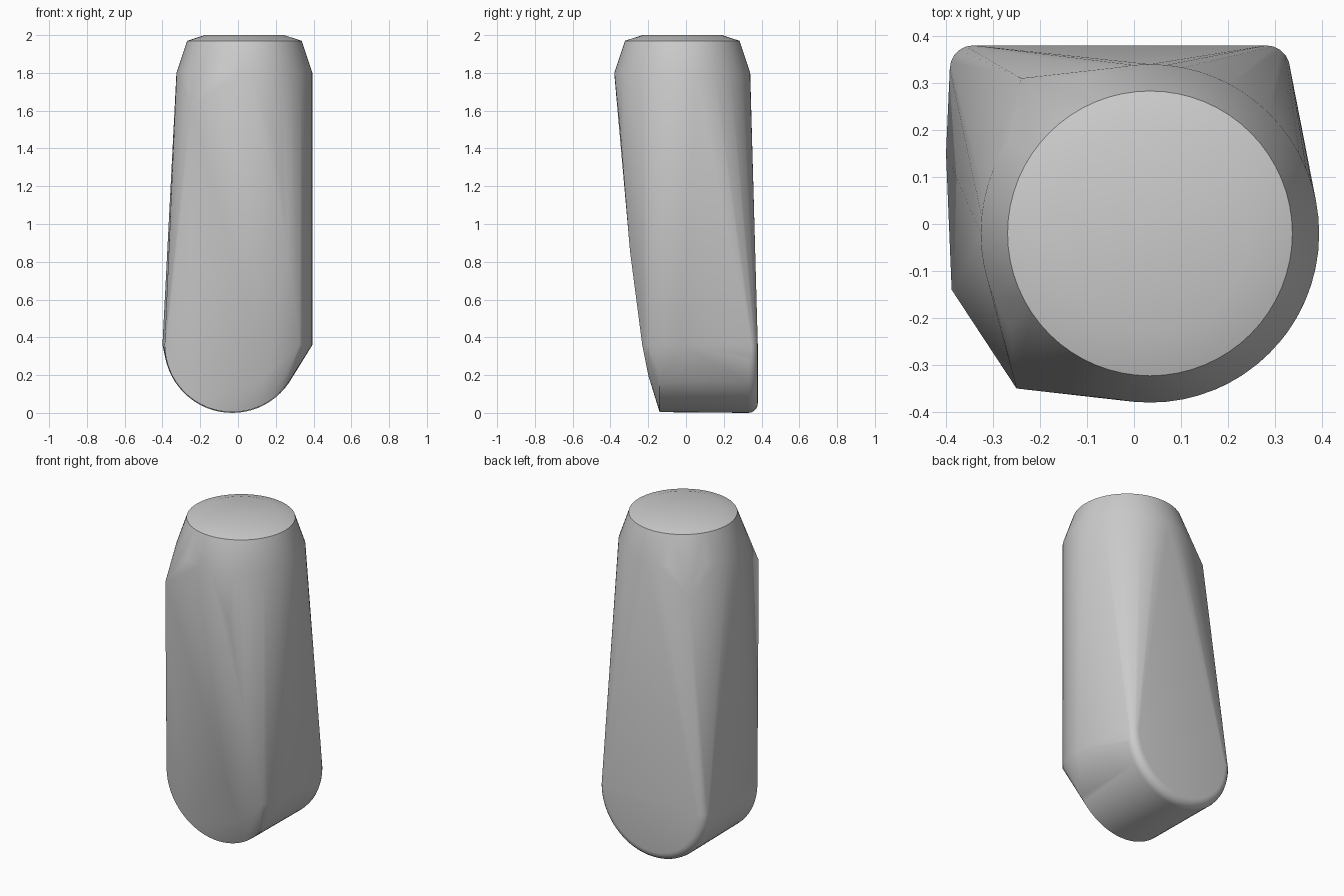
import bpy, bmesh
from math import sin, cos, pi, radians

cube = bpy.data.objects.get("Cube")
if cube:
    bpy.data.objects.remove(cube, do_unlink=True)

bm = bmesh.new()
CX, CY, R = 0.034, -0.02, 0.36      # round upper post
FX, FZ, FR = -0.03, 0.362, 0.362    # rounded foot, axis along y


def post_point(angle, z, r=R):
    bm.verts.new((CX + r * cos(angle), CY + r * sin(angle), z))


def foot_arc(y, r, n=32):
    for i in range(n + 1):
        a = pi + pi * i / n
        bm.verts.new((FX + r * cos(a), y, FZ + r * sin(a)))


# Round top with two chamfers
for z, r in ((2.0, 0.21), (1.97, 0.303), (1.8, R)):
    for i in range(64):
        post_point(2 * pi * i / 64, z, r)

# Vertical round side, cut off by the sloping front
for i in range(7):
    post_point(radians(-36 + 6 * i), 0.36)
for deg, z in ((-50, 0.85), (-57, 1.2), (-66, 1.5)):
    post_point(radians(deg), z)

# Half-round foot with a rounded back rim
foot_arc(-0.14, FR - 0.004)
for i in range(6):
    a = pi / 2 * i / 5
    foot_arc(0.33 + 0.05 * sin(a), FR - 0.05 * (1 - cos(a)))

# Shoulder corners, side bulge and front toe
for co in ((-0.25, -0.35, 1.62), (-0.24, 0.31, 1.64),
           (-0.4, 0.15, 0.36), (0.15, -0.2, 0.2)):
    bm.verts.new(co)

# Wrap all sections in one convex skin
bmesh.ops.convex_hull(bm, input=bm.verts[:])
bmesh.ops.delete(bm, geom=[v for v in bm.verts if not v.link_faces], context='VERTS')
bmesh.ops.dissolve_limit(bm, angle_limit=radians(0.3), verts=bm.verts[:], edges=bm.edges[:])
bmesh.ops.recalc_face_normals(bm, faces=bm.faces[:])

mesh = bpy.data.meshes.new("tapered_post")
bm.to_mesh(mesh)
bm.free()
post = bpy.data.objects.new("tapered_post", mesh)
bpy.context.collection.objects.link(post)

# Plain grey finish
grey = bpy.data.materials.new("light_grey")
grey.use_nodes = True
colour = (0.6, 0.6, 0.6, 1.0)
grey.diffuse_color = colour
grey.node_tree.nodes["Principled BSDF"].inputs["Base Color"].default_value = colour
mesh.materials.append(grey)

bpy.ops.object.select_all(action='DESELECT')
post.select_set(True)
bpy.context.view_layer.objects.active = post
bpy.ops.object.shade_smooth_by_angle(angle=radians(30))
